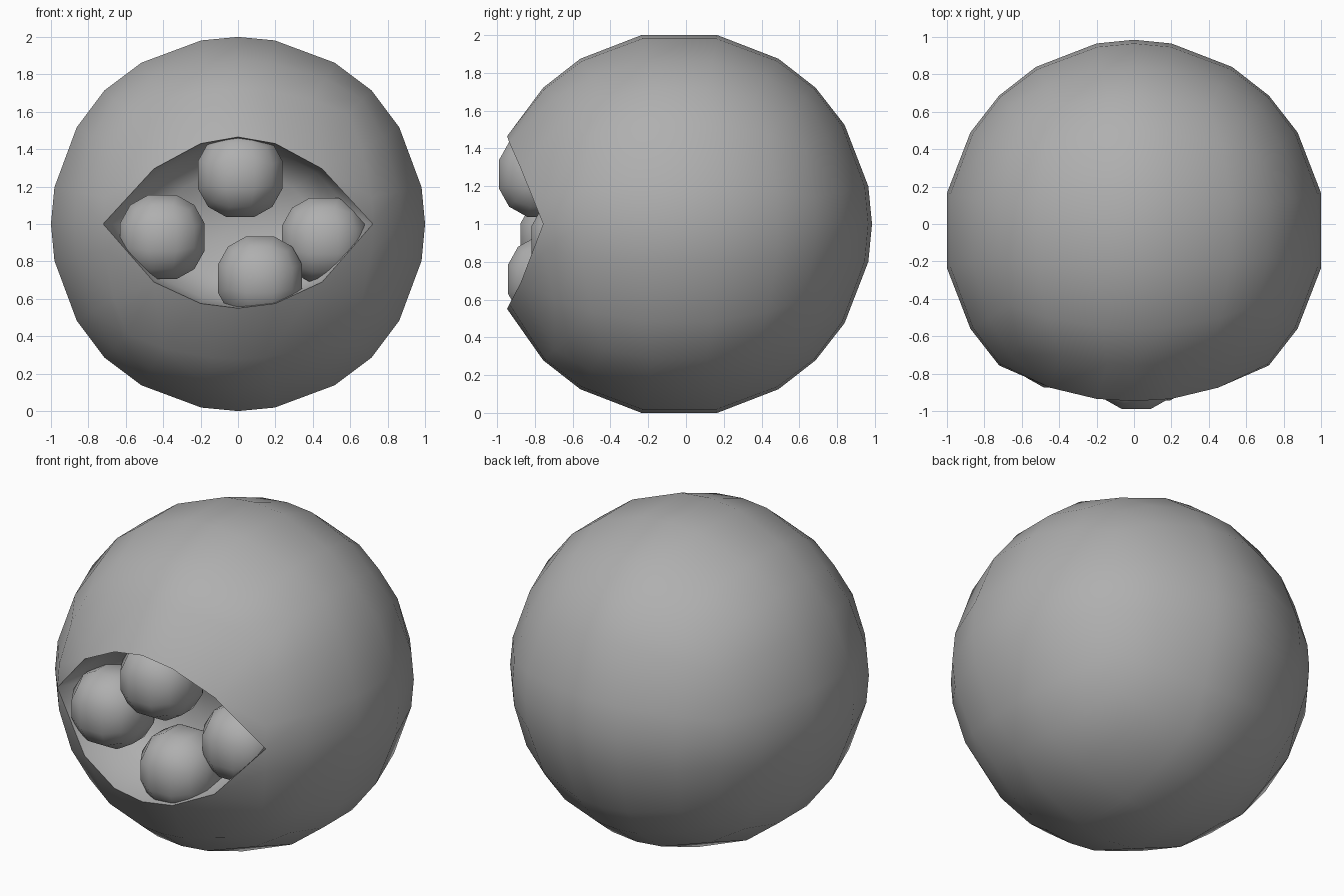
import bpy, bmesh
from mathutils import Vector

if "Cube" in bpy.data.objects:
    bpy.data.objects.remove(bpy.data.objects["Cube"])

grey = bpy.data.materials.new("dark_grey")
grey.diffuse_color = (.43, .43, .43, 1)
grey.use_nodes = True
grey.node_tree.nodes["Principled BSDF"].inputs["Base Color"].default_value = grey.diffuse_color


def finish(bm, name, loc):
    bmesh.ops.recalc_face_normals(bm, faces=bm.faces[:])
    for f in bm.faces:
        f.smooth = True
    me = bpy.data.meshes.new(name)
    bm.to_mesh(me)
    bm.free()
    me.materials.append(grey)
    ob = bpy.data.objects.new(name, me)
    ob.location = loc
    bpy.context.collection.objects.link(ob)
    return ob


def cube_sphere(bm, radius, ticks, skip=None, moved={}):
    """Gridded cube pushed out to a sphere; returns the vertex getter."""
    cache = {}

    def vert(p):
        key = tuple(round(c, 3) + 0.0 for c in p)
        if key not in cache:
            co = moved.get(key) or Vector(p).normalized() * radius
            cache[key] = bm.verts.new(co)
        return cache[key]

    for axis in range(3):
        u, v = (axis + 1) % 3, (axis + 2) % 3
        for side in (-1, 1):
            for u0, u1 in zip(ticks[u], ticks[u][1:]):
                for v0, v1 in zip(ticks[v], ticks[v][1:]):
                    quad = []
                    for a, b in ((u0, v0), (u1, v0), (u1, v1), (u0, v1)):
                        p = [0, 0, 0]
                        p[axis], p[u], p[v] = side, a, b
                        quad.append(p)
                    if skip and skip(quad):
                        continue
                    bm.faces.new([vert(p) for p in quad])
    return vert


# Body: sphere with an almond-shaped opening in the front
split = [-1, -.6, -.2, 0, .2, .6, 1]
plain = [-1, -.6, -.2, .2, .6, 1]
rim_shape = {}
for sz, heights in ((1, (.465, .43, .295)), (-1, (.45, .425, .31))):
    for tick, x, y, h in zip((0, .2, .6), (0, .2, .45), (-.912, -.9, -.84), heights):
        for sx in (-1, 1):
            rim_shape[(sx * tick + 0.0, -1, sz * .6)] = (sx * x, y, sz * h)


def in_opening(quad):
    return all(p[1] == -1 and abs(p[2]) <= .6 for p in quad)


bm = bmesh.new()
vert = cube_sphere(bm, 1.02, (split, plain, split), in_opening, rim_shape)
for sx in (-1, 1):
    for sz in (-1, 1):
        bm.faces.new([vert((sx * a, -1, sz * b))
                      for a, b in ((.6, .6), (1, .6), (1, .2), (1, 0))])

# Hollow: rings going inward from the rim, closed at the back
row = [-.6, -.2, 0, .2, .6]
rim = [vert((-1, -1, 0))] + [vert((x, -1, .6)) for x in row]
rim += [vert((1, -1, 0))] + [vert((x, -1, -.6)) for x in reversed(row)]
n = len(rim)
ring = rim
for scale, depth in ((.93, -.62), (.65, -.48)):
    new = [bm.verts.new((v.co.x * scale, depth, v.co.z * scale)) for v in rim]
    for i in range(n):
        j = (i + 1) % n
        bm.faces.new((ring[i], ring[j], new[j], new[i]))
    ring = new
centre = bm.verts.new((0, -.45, 0))
for i in range(n):
    bm.faces.new((ring[i], ring[(i + 1) % n], centre))
for i in range(n):
    bm.edges.get((rim[i], rim[(i + 1) % n])).smooth = False
finish(bm, "body", (0, -.035, 1))

# Four small balls sitting in the hollow
third = [-1, -1 / 3, 1 / 3, 1]
balls = {"top_ball": (.012, -.765, 1.263), "left_ball": (-.405, -.65, .93),
         "right_ball": (.46, -.592, .915), "bottom_ball": (.118, -.718, .708)}
for name, loc in balls.items():
    bm = bmesh.new()
    cube_sphere(bm, .249, (third, third, third))
    finish(bm, name, loc)
